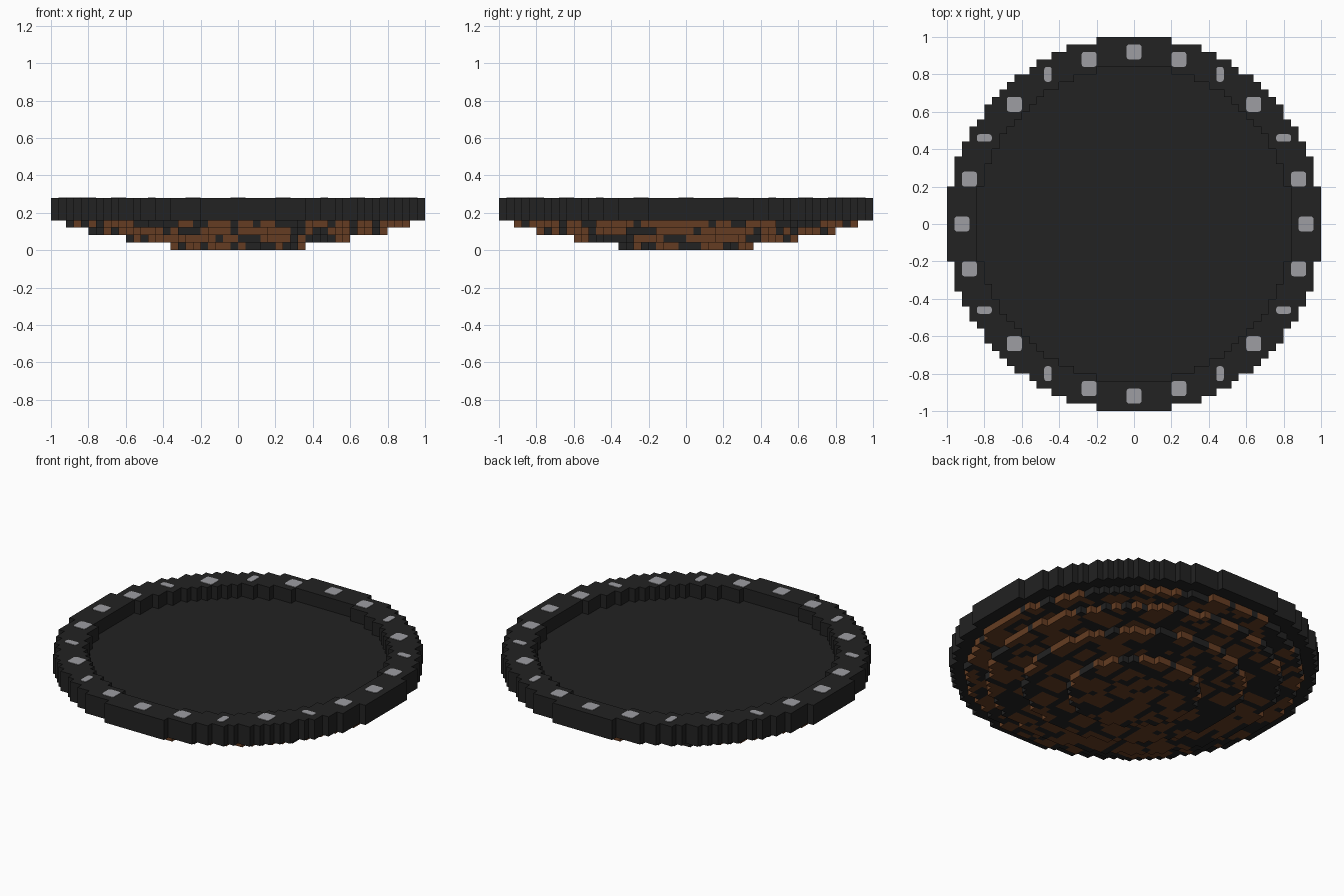
import bpy, bmesh, math
from mathutils import Vector, noise

cube = bpy.data.objects.get("Cube")
if cube:
    bpy.data.objects.remove(cube, do_unlink=True)

S = 0.04          # block size
N = 25            # blocks from centre to edge


def material(name, rgb):
    m = bpy.data.materials.new(name)
    m.use_nodes = True
    m.diffuse_color = (*rgb, 1)
    m.node_tree.nodes["Principled BSDF"].inputs["Base Color"].default_value = (*rgb, 1)
    return m


charcoal = material("charcoal", (0.016, 0.016, 0.016))
brown = material("rust_brown", (0.13, 0.046, 0.016))
silver = material("silver_grey", (0.34, 0.34, 0.36))


def ring(outer, inner, layers):
    """Blocks whose centre lies between two radii."""
    return {(i, j, k) for i in range(-N, N) for j in range(-N, N) for k in layers
            if inner < math.hypot(i + 0.5, j + 0.5) * S <= outer}


def finish(name, bm, mats):
    mesh = bpy.data.meshes.new(name)
    bm.to_mesh(mesh)
    bm.free()
    for m in mats:
        mesh.materials.append(m)
    obj = bpy.data.objects.new(name, mesh)
    bpy.context.collection.objects.link(obj)
    return obj


def block_part(name, cells, solid, mats, rule=None):
    """Skin the blocks, keeping only faces that no other block covers."""
    bm = bmesh.new()
    for c in sorted(cells):
        for axis in range(3):
            for side in (0, 1):
                step = [0, 0, 0]
                step[axis] = 2 * side - 1
                if tuple(a + b for a, b in zip(c, step)) in solid:
                    continue
                u, v = (axis + 1) % 3, (axis + 2) % 3
                corners = []
                for du, dv in ((0, 0), (1, 0), (1, 1), (0, 1)):
                    p = Vector(c)
                    p[axis] += side
                    p[u] += du
                    p[v] += dv
                    corners.append(bm.verts.new(p * S))
                if not side:
                    corners.reverse()
                face = bm.faces.new(corners)
                if rule:
                    face.material_index = rule(c)
    bmesh.ops.remove_doubles(bm, verts=bm.verts, dist=S / 10)
    if not rule:
        bmesh.ops.dissolve_limit(bm, angle_limit=0.01, verts=bm.verts, edges=bm.edges)
    return finish(name, bm, mats)


def cracked_stone(c):
    """Brown stones split by dark seams."""
    p = (Vector(c) + Vector((0.5, 0.5, 0.5))) * 0.24
    d = noise.voronoi(p, distance_metric='CHEBYCHEV')[0]
    return 1 if d[1] - d[0] > 0.13 else 0


# Raised rim, sunken floor and stepped underside
rim = ring(1.0, 0.84, range(4, 7))
deck = ring(0.84, 0, range(4, 5))
hull = set()
for layer, radius in enumerate((0.36, 0.60, 0.80, 0.92)):
    hull |= ring(radius, 0, [layer])
solid = rim | deck | hull
block_part("rim", rim, solid, [charcoal])
block_part("floor", deck, solid, [charcoal])
block_part("stepped_underside", hull, solid, [charcoal, brown], cracked_stone)


def stud(bm, x, y, w, h):
    """Thin plate with rounded corners on the rim."""
    r = 0.014
    pts = []
    for q, (sx, sy) in enumerate(((1, 1), (-1, 1), (-1, -1), (1, -1))):
        for t in range(4):
            a = (q + t / 3) * math.pi / 2
            pts.append(bm.verts.new((x + sx * (w / 2 - r) + r * math.cos(a),
                                     y + sy * (h / 2 - r) + r * math.sin(a), 7 * S)))
    face = bm.faces.new(pts)
    out = bmesh.ops.extrude_face_region(bm, geom=[face])
    top = [g for g in out["geom"] if isinstance(g, bmesh.types.BMVert)]
    bmesh.ops.translate(bm, verts=top, vec=(0, 0, 0.003))


# Studs around the rim: one quarter, turned four times
bm = bmesh.new()
big, small = 2 * S, S
quarter = [(0, 0.92, big, big), (0.24, 0.88, big, big), (0.46, 0.80, small, big),
           (0.64, 0.64, big, big), (0.80, 0.46, big, small), (0.88, 0.24, big, big)]
for turn in range(4):
    for x, y, w, h in quarter:
        for _ in range(turn):
            x, y, w, h = y, -x, h, w
        stud(bm, x, y, w, h)
bmesh.ops.recalc_face_normals(bm, faces=bm.faces)
finish("rim_studs", bm, [silver])
